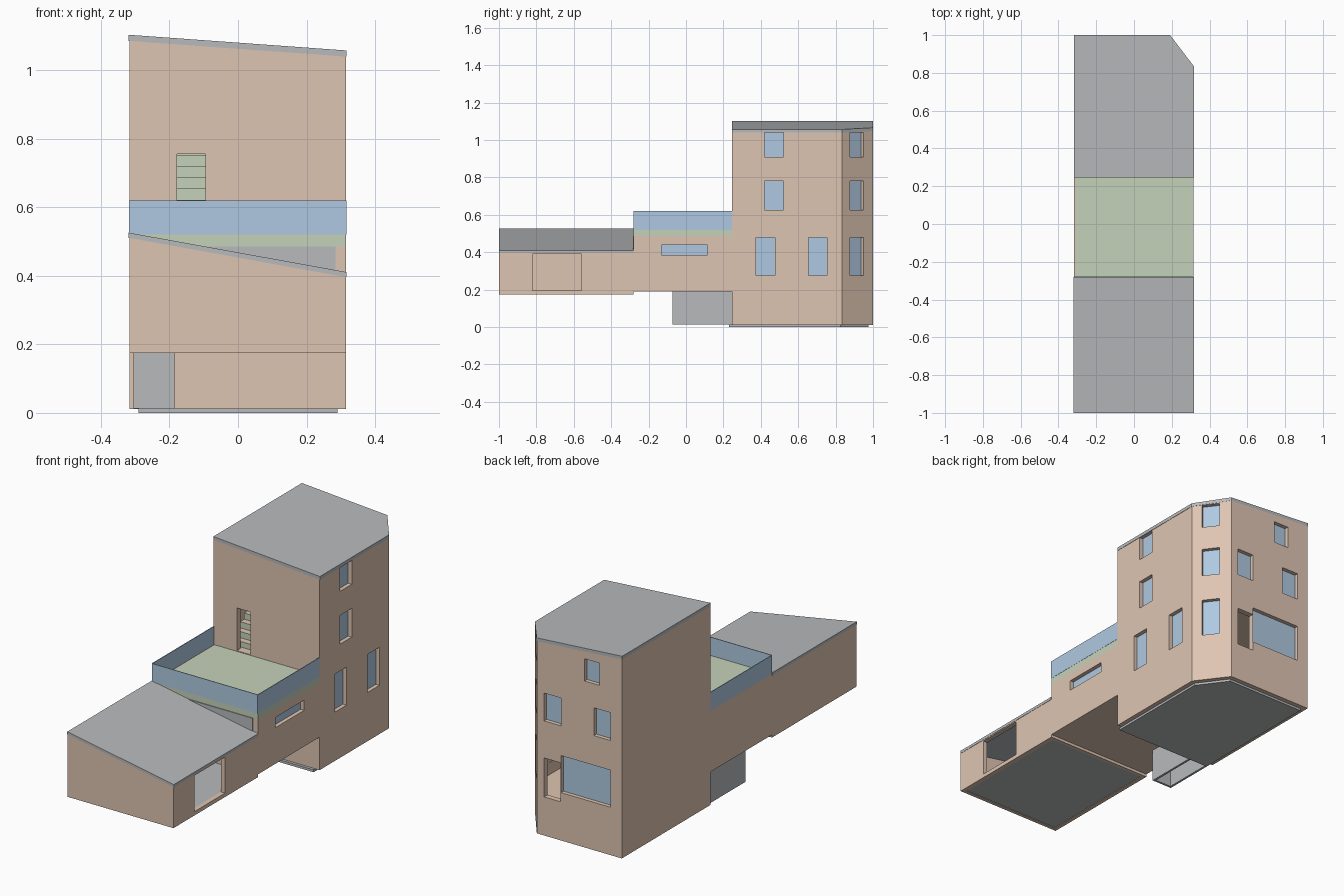
import bpy, bmesh, math
from mathutils import Matrix, Vector

if "Cube" in bpy.data.objects:
    bpy.data.objects.remove(bpy.data.objects["Cube"])


def mat(name, r, g, b):
    m = bpy.data.materials.new(name)
    m.diffuse_color = [((c / 255 + 0.055) / 1.055) ** 2.4 for c in (r, g, b)] + [1]
    m.use_nodes = True
    m.node_tree.nodes["Principled BSDF"].inputs["Base Color"].default_value = m.diffuse_color
    return m


PLASTER = mat("peach plaster", 222, 197, 178)
GREY = mat("grey roofing", 184, 186, 188)
GLASS = mat("blue glass", 175, 201, 225)
GREEN = mat("pale green", 197, 210, 186)


def finish(name, bm, m):
    bmesh.ops.recalc_face_normals(bm, faces=bm.faces)
    me = bpy.data.meshes.new(name)
    bm.to_mesh(me)
    bm.free()
    ob = bpy.data.objects.new(name, me)
    bpy.context.collection.objects.link(ob)
    if m:
        me.materials.append(m)
    return ob


def prism(name, pts, z0, z1, m=None):
    """Plan outline extruded between two heights; a height may depend on x."""
    bm = bmesh.new()
    h = lambda z, x: z(x) if callable(z) else z
    lo = [bm.verts.new((x, y, h(z0, x))) for x, y in pts]
    hi = [bm.verts.new((x, y, h(z1, x))) for x, y in pts]
    bm.faces.new(lo[::-1])
    bm.faces.new(hi)
    n = len(pts)
    for i in range(n):
        j = (i + 1) % n
        bm.faces.new((lo[i], lo[j], hi[j], hi[i]))
    return finish(name, bm, m)


def rect(x0, x1, y0, y1):
    return [(x0, y0), (x1, y0), (x1, y1), (x0, y1)]


def box(name, x0, x1, y0, y1, z0, z1, m=None):
    return prism(name, rect(x0, x1, y0, y1), z0, z1, m)


def cut(ob, cutter):
    mod = ob.modifiers.new("cut", 'BOOLEAN')
    mod.operation = 'DIFFERENCE'
    mod.solver = 'EXACT'
    mod.object = cutter
    bpy.context.view_layer.objects.active = ob
    bpy.ops.object.modifier_apply(modifier=mod.name)
    bpy.data.objects.remove(cutter)


def oriented(name, x, y, ang, depth, thick, width, z0, z1, m=None):
    """Box on a wall: centre lies 'depth' behind the wall point along its normal."""
    bm = bmesh.new()
    bmesh.ops.create_cube(bm, size=1)
    n = Vector((math.cos(ang), math.sin(ang), 0))
    c = Vector((x, y, (z0 + z1) / 2)) - n * depth
    bm.transform(Matrix.Translation(c) @ Matrix.Rotation(ang, 4, 'Z')
                 @ Matrix.Diagonal((thick, width, z1 - z0, 1)))
    return finish(name, bm, m)


def window(wall, x, y, ang, width, z0, z1, glazed=True):
    cut(wall, oriented("cutter", x, y, ang, 0, 0.09, width, z0, z1))
    if glazed:
        oriented("window_pane", x, y, ang, 0.024, 0.005, width, z0, z1, GLASS)


L, R = -0.317, 0.315
tower_roof = lambda x: 1.08 - 0.072 * x
front_roof = lambda x: 0.468 - 0.181 * x
under = lambda f, t: (lambda x: f(x) - t)

# Tower walls with the chamfered rear corner, hollow inside
plan = [(L, 0.245), (R, 0.245), (R, 0.835), (0.19, 1), (L, 1)]
inner = [(-0.287, 0.275), (0.285, 0.275), (0.285, 0.825), (0.175, 0.97), (-0.287, 0.97)]
tower = prism("tower_walls", plan, 0.012, under(tower_roof, 0.018), PLASTER)
cut(tower, prism("cutter", inner, -0.1, 1.3))
prism("tower_roof", [(x * 1.006, y) for x, y in plan], under(tower_roof, 0.018), tower_roof, GREY)
prism("tower_base_plate", [(-0.29, 0.23), (0.29, 0.23), (0.29, 0.825), (0.178, 0.975), (-0.29, 0.975)],
      0, 0.013, GREY)
for z in (0.2, 0.515):
    prism("tower_floor", inner, z, z + 0.01, PLASTER)

# Tower windows: right side, chamfer, back
FLOORS = [(0.275, 0.48), (0.625, 0.78), (0.91, 1.04)]
for y, f in ((0.425, 0), (0.705, 0), (0.47, 1), (0.47, 2)):
    window(tower, R, y, 0, 0.1, *FLOORS[f])
chamfer_angle = math.atan2(0.125, 0.165)
for f in FLOORS:
    window(tower, 0.2555, 0.9135, chamfer_angle, 0.09, *f)
back = math.pi / 2
for x, w, z0, z1 in ((-0.14, 0.09, 0.91, 1.03), (0.097, 0.1, 0.63, 0.78),
                     (-0.2, 0.1, 0.63, 0.78), (-0.102, 0.296, 0.27, 0.47)):
    window(tower, x, 1, back, w, z0, z1)
window(tower, 0.0975, 1, back, 0.099, 0.22, 0.43, glazed=False)

# Terrace door and the stair behind it
window(tower, -0.137, 0.245, -back, 0.083, 0.525, 0.755, glazed=False)
for i in range(8):
    s = box("stair_step", -0.24, -0.05, 0.29 + i * 0.035, 0.33 + i * 0.035,
            0.525, 0.555 + i * 0.033, GREEN)
    s.data.materials.append(PLASTER)
    for p in s.data.polygons:
        p.material_index = 1 if p.normal.z > 0.5 else 0

# Raised middle wing with slot window
mid = box("middle_wing", L, R, -0.28, 0.245, 0.19, 0.486, PLASTER)
window(mid, R, -0.008, 0, 0.245, 0.385, 0.44)
box("middle_left_wall_top", L, L + 0.01, -0.28, 0.245, 0.486, 0.52, PLASTER)
box("terrace_slab", L + 0.01, R, -0.28, 0.245, 0.486, 0.521, GREEN)

# Glass parapet on three sides of the terrace
for x in (L - 0.001, R - 0.003):
    box("side_parapet", x, x + 0.004, -0.28, 0.245, 0.52, 0.62, GLASS)
box("front_parapet", L, R, -0.282, -0.278, 0.52, 0.62, GLASS)

# Grey clerestory panel above the low roof
prism("clerestory_panel", rect(-0.095, 0.285, -0.284, -0.279), under(front_roof, 0.005), 0.486, GREY)

# Front wing with single pitch roof, hollow with an open side doorway
front = prism("front_wing_walls", rect(L, R, -1, -0.28), 0.175, under(front_roof, 0.015), PLASTER)
cut(front, box("cutter", -0.295, 0.29, -0.98, -0.3, 0, 0.8))
window(front, R, -0.69, 0, 0.26, 0.196, 0.39, glazed=False)
box("front_wing_floor", -0.296, 0.291, -0.981, -0.299, 0.178, 0.196, GREY)
prism("front_wing_roof", rect(L - 0.002, R + 0.002, -1, -0.28), under(front_roof, 0.015), front_roof, GREY)

# Entrance box under the middle wing, open at the bottom
for x in (-0.305, -0.197):
    box("entrance_side", x, x + 0.012, -0.07, 0.245, 0.013, 0.19, GREY)
box("entrance_front", -0.305, -0.185, -0.072, -0.06, 0.013, 0.19, GREY)
